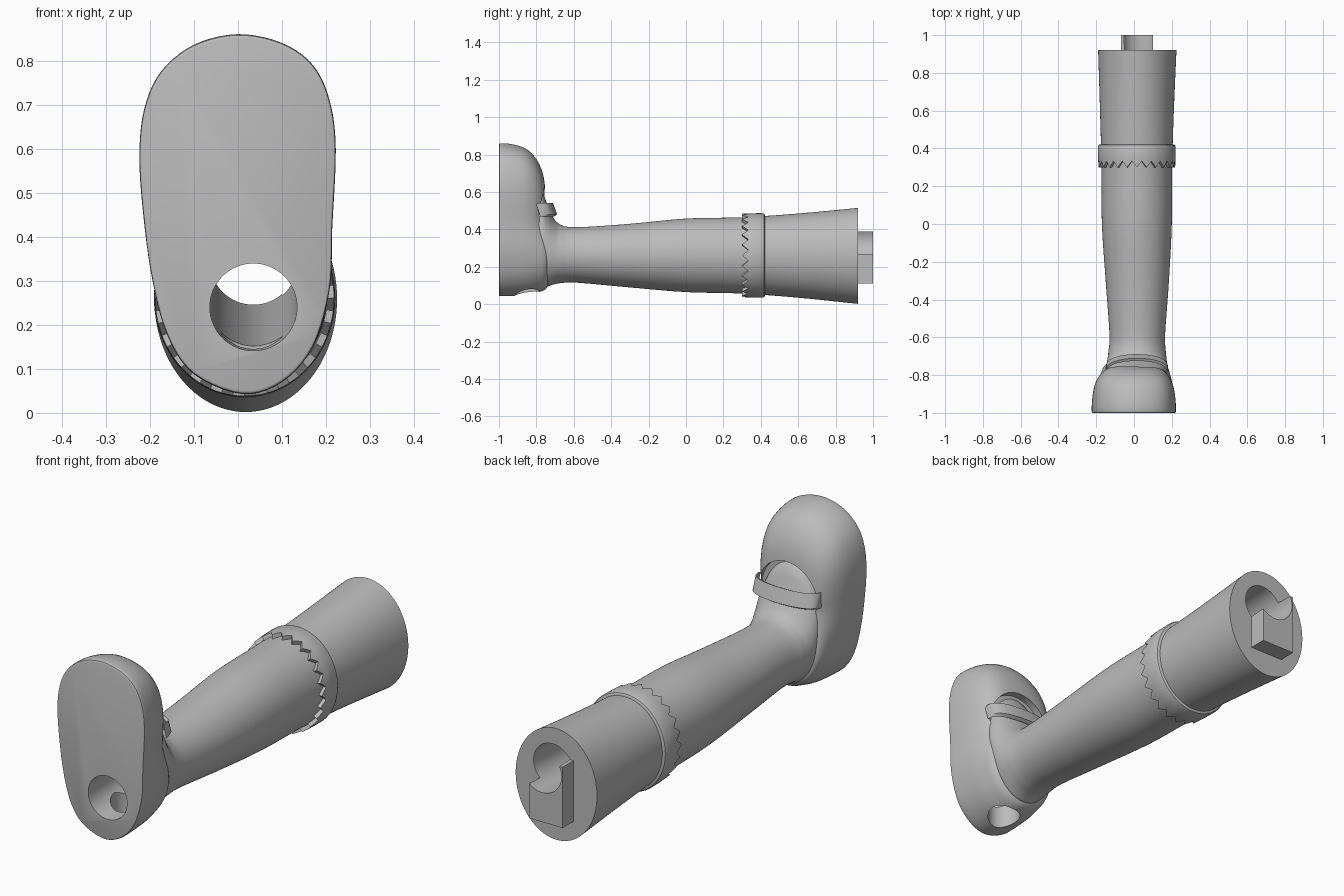
import bpy, bmesh, math
from mathutils import Vector

cube = bpy.data.objects.get("Cube")
if cube:
    bpy.data.objects.remove(cube, do_unlink=True)

grey = bpy.data.materials.new("plain grey")
grey.use_nodes = True
grey.diffuse_color = (0.5, 0.5, 0.5, 1)
grey.node_tree.nodes["Principled BSDF"].inputs["Base Color"].default_value = (0.5, 0.5, 0.5, 1)


def spline(pts, steps, closed=False):
    """Smooth curve through a few points of any dimension."""
    n, out = len(pts), []
    for i in range(n if closed else n - 1):
        p = [pts[(i + k) % n] if closed else pts[min(max(i + k, 0), n - 1)] for k in (-1, 0, 1, 2)]
        for s in range(steps):
            t = s / steps
            out.append([b + 0.5 * t * (c - a + t * (2*a - 5*b + 4*c - d + t * (3*(b - c) + d - a)))
                        for a, b, c, d in zip(*p)])
    return out if closed else out + [list(pts[-1])]


def make(name, bm):
    bmesh.ops.recalc_face_normals(bm, faces=bm.faces)
    mesh = bpy.data.meshes.new(name)
    bm.to_mesh(mesh)
    bm.free()
    mesh.materials.append(grey)
    ob = bpy.data.objects.new(name, mesh)
    bpy.context.collection.objects.link(ob)
    return ob


def loft(name, rings, loop=False):
    """Skin closed rings; cap the ends unless they join up."""
    bm = bmesh.new()
    vs = [[bm.verts.new(p) for p in r] for r in rings]
    n = len(vs[0])
    pairs = list(zip(vs, vs[1:])) + ([(vs[-1], vs[0])] if loop else [])
    for a, b in pairs:
        for i in range(n):
            j = (i + 1) % n
            bm.faces.new((a[i], a[j], b[j], b[i]))
    if not loop:
        bm.faces.new(vs[0])
        bm.faces.new(vs[-1])
    return make(name, bm)


def ellipse(y, x0, x1, z0, z1, n=96):
    return [((x0 + x1) / 2 + (x1 - x0) / 2 * math.cos(math.tau * i / n), y,
             (z0 + z1) / 2 + (z1 - z0) / 2 * math.sin(math.tau * i / n)) for i in range(n)]


def cylinder(name, a, b, r):
    a, b = Vector(a), Vector(b)
    bm = bmesh.new()
    bmesh.ops.create_cone(bm, cap_ends=True, segments=64, radius1=r, radius2=r, depth=(b - a).length)
    ob = make(name, bm)
    ob.rotation_mode = 'QUATERNION'
    ob.rotation_quaternion = (b - a).to_track_quat('Z', 'Y')
    ob.location = (a + b) / 2
    ob.hide_render = True
    return ob


def activate(ob):
    bpy.ops.object.select_all(action='DESELECT')
    ob.select_set(True)
    bpy.context.view_layer.objects.active = ob


def cut(ob, *cutters):
    activate(ob)
    for c in cutters:
        m = ob.modifiers.new("cut", 'BOOLEAN')
        m.operation, m.solver, m.object = 'DIFFERENCE', 'EXACT', c
        bpy.ops.object.modifier_apply(modifier=m.name)


# Leg, flaring forward into the instep
stations = [(-.79, -.14, .17, .12, .63), (-.765, -.145, .175, .10, .595), (-.74, -.145, .175, .095, .53),
            (-.71, -.14, .172, .105, .465), (-.67, -.135, .168, .113, .425), (-.58, -.13, .165, .115, .412),
            (-.3, -.15, .185, .09, .43), (0, -.17, .2, .065, .458), (.3, -.172, .202, .057, .465),
            (.6, -.18, .211, .035, .485), (.92, -.19, .225, .002, .515)]
leg = loft("leg", [ellipse(*s) for s in spline(stations, 5)])

# Shoe: sole outline lofted upward, the toe rounding in more than the heel
outline = spline([(0, .86), (-.1, .836), (-.175, .775), (-.213, .69), (-.224, .58), (-.214, .44), (-.194, .3),
                  (-.16, .175), (-.1, .088), (.01, .043), (.1, .07), (.17, .15), (.208, .28), (.214, .42),
                  (.222, .6), (.208, .71), (.17, .79), (.1, .84)], 5, closed=True)
layers = spline([(-1, .98, .98), (-.99, 1, 1), (-.93, .99, .995), (-.86, .94, .98), (-.81, .84, .95),
                 (-.775, .7, .92), (-.757, .54, .88), (-.75, .35, .84), (-.747, .15, .8)], 3)


def shoe_ring(y, toe, heel):
    ring = []
    for x, z in outline:
        t = min(max((z - .2) / .3, 0), 1)
        t = t * t * (3 - 2 * t)
        s = heel + (toe - heel) * t
        z = .42 + (z - .42) * s
        ring.append((x * s, y + (1 + y) * .15 * max(0, .45 - z), z))
    return ring


shoe = loft("shoe", [shoe_ring(*l) for l in layers])

# Plug on the upper end
bm = bmesh.new()
bmesh.ops.create_cube(bm)
for v in bm.verts:
    v.co = (.015 + v.co.x * .17, .925 + v.co.y * .15, .25 + v.co.z * .28)
plug = make("plug", bm)

# Arched opening, long bore and heel hole
opening = loft("opening_cutter", [ellipse(y, -.135, .165, .34, .645, 64) for y in (-.79, -.6)])
bore = cylinder("bore_cutter", (.035, -1.1, .235), (.035, 1.1, .35), .099)
heel_hole = cylinder("heel_cutter", (.03, -.85, -.1), (.03, -.85, .22), .07)
cut(shoe, opening, bore, heel_hole)
cut(leg, bore)
cut(plug, bore)

# Strap bridging the instep
rings = []
for i in range(25):
    a = math.pi * i / 24
    x, y = .015 - .165 * math.cos(a), -.79 + .075 * math.sin(a) ** .7
    rings.append([(x, y + dy, .5 + dz) for dy, dz in ((-.01, .035), (.004, .042), (.026, -.02), (.01, -.03))])
strap = loft("strap", rings)

# Sock cuff with a zigzag lower edge
n = 96


def cuff_ring(y, grow, wave=0):
    ring = ellipse(y, -.176 - grow, .206 + grow, .05 - grow, .472 + grow, n)
    return [(x, yy + wave * (1 - abs(i % 4 - 2) / 2), z) for i, (x, yy, z) in enumerate(ring)]


cuff = loft("sock_cuff", [cuff_ring(.3, -.015, .033), cuff_ring(.3, .012, .033), cuff_ring(.345, .014),
                          cuff_ring(.408, .015), cuff_ring(.418, .011), cuff_ring(.422, .004),
                          cuff_ring(.422, -.015)], loop=True)

for c in (opening, bore, heel_hole):
    bpy.data.objects.remove(c, do_unlink=True)
for ob in (leg, shoe, plug, strap, cuff):
    activate(ob)
    bpy.ops.object.shade_smooth_by_angle(angle=math.radians(35))
